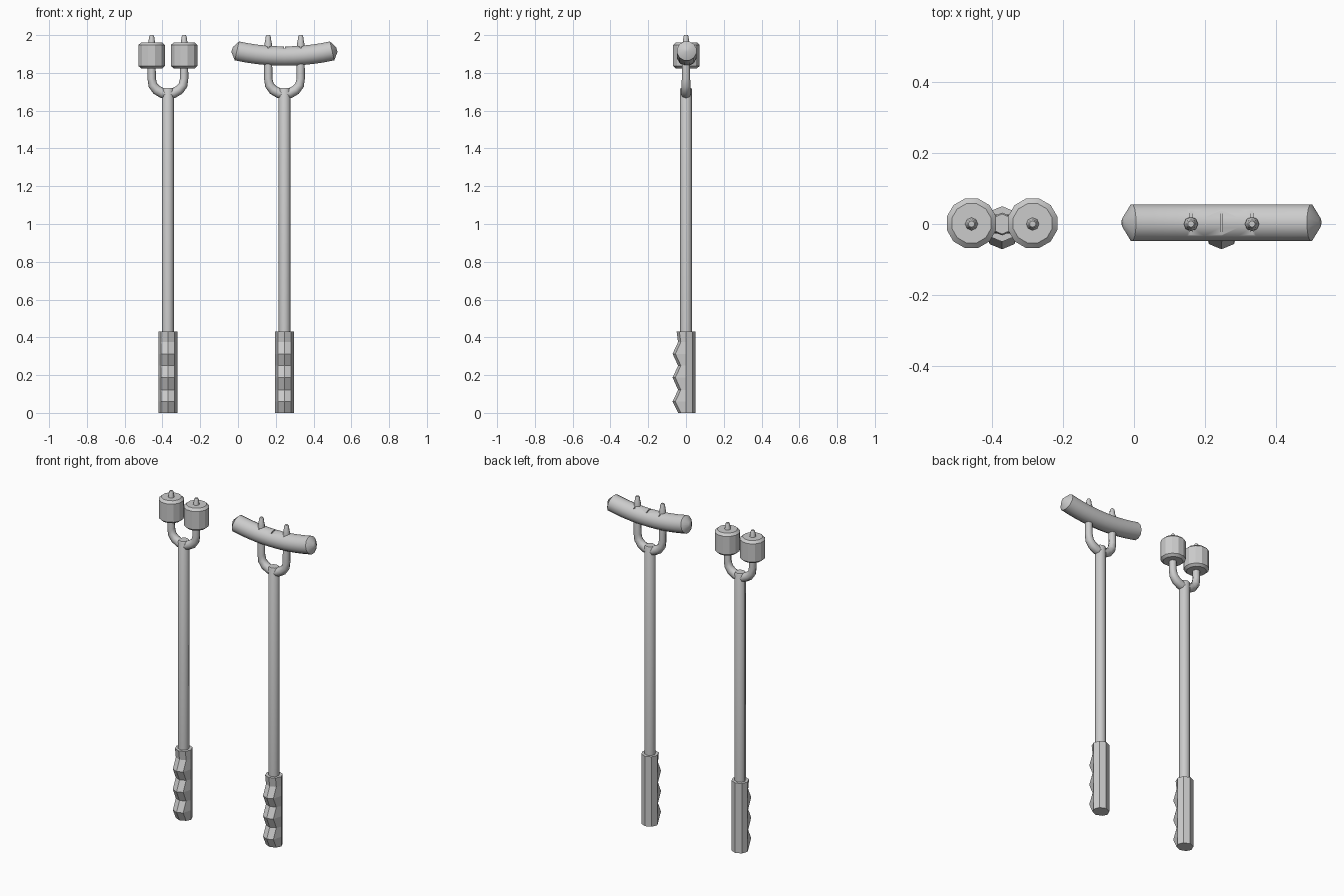
import bpy, bmesh, math
from mathutils import Vector

if "Cube" in bpy.data.objects:
    bpy.data.objects.remove(bpy.data.objects["Cube"])


def finish(name, bm, angle):
    bmesh.ops.recalc_face_normals(bm, faces=bm.faces)
    mesh = bpy.data.meshes.new(name)
    bm.to_mesh(mesh)
    bm.free()
    ob = bpy.data.objects.new(name, mesh)
    bpy.context.collection.objects.link(ob)
    if angle:
        smooth(ob, angle)
    return ob


def smooth(ob, angle):
    bpy.ops.object.select_all(action='DESELECT')
    ob.select_set(True)
    bpy.context.view_layer.objects.active = ob
    bpy.ops.object.shade_smooth_by_angle(angle=math.radians(angle))


def sweep(name, path, sides, cx=0, cy=0, angle=0, phase=0, shape=None):
    """Tube along (x, z, radius) points, bent in the xz plane."""
    bm = bmesh.new()
    rings = []
    for i, (x, z, r) in enumerate(path):
        a, b = path[max(i - 1, 0)], path[min(i + 1, len(path) - 1)]
        t = Vector((b[0] - a[0], 0, b[1] - a[1])).normalized()
        n = Vector((t.z, 0, -t.x))
        ring = []
        for k in range(sides):
            w = math.tau * k / sides + phase
            p = Vector((cx + x, cy, z)) + n * (r * math.cos(w)) + Vector((0, r * math.sin(w), 0))
            if shape:
                p.y += shape(i, p.y)
            ring.append(bm.verts.new(p))
        rings.append(ring)
    for lo, hi in zip(rings, rings[1:]):
        for k in range(sides):
            j = (k + 1) % sides
            bm.faces.new((lo[k], lo[j], hi[j], hi[k]))
    bm.faces.new(rings[0])
    bm.faces.new(rings[-1])
    return finish(name, bm, angle)


def mirrored(half):
    """Complete a path whose first point lies on the x = 0 line."""
    return [(-x, z, r) for x, z, r in reversed(half[1:])] + list(half)


def finger_grip(i, y):
    # push the front of the handle out at bumps and in at valleys
    if y > -0.02 or i == 7:
        return 0
    return -0.021 if i % 2 else 0.008


GRIP_Z = (0, 0.06, 0.122, 0.187, 0.25, 0.313, 0.375, 0.432)
PRONG_X = 0.086
PRONGS = mirrored([(0, 1.688, 0.027), (0.03, 1.693, 0.027), (0.06, 1.71, 0.026),
                   (0.08, 1.735, 0.024), (PRONG_X, 1.77, 0.022), (PRONG_X, 1.955, 0.02),
                   (PRONG_X, 1.965, 0.017), (PRONG_X, 1.993, 0.013), (PRONG_X, 2.0, 0.009)])


def roasting_fork(tag, cx):
    sweep("handle_" + tag, [(0, z, 0.05) for z in GRIP_Z], 8, cx, shape=finger_grip)
    sweep("pole_" + tag, [(0, 0.42, 0.032), (0, 1.712, 0.032), (0, 1.72, 0.028)], 8, cx, angle=50)
    sweep("prongs_" + tag, PRONGS, 8, cx, angle=50)


LEFT, RIGHT = -0.371, 0.246
roasting_fork("left", LEFT)
roasting_fork("right", RIGHT)

# two marshmallows on the left fork
for side in (-1, 1):
    sweep("marshmallow", [(0, 1.823, 0.057), (0, 1.836, 0.072), (0, 1.948, 0.072), (0, 1.962, 0.057)],
          12, LEFT + side * PRONG_X, 0.002, angle=29, phase=math.radians(15))

# curved sausage on the right fork
half = [(d, 1.889 + 0.43 * d * d, 0.053) for d in (0, 0.05, 0.1, 0.15, 0.2, 0.252)]
half.append((0.277, 1.924, 0.014))
sausage = sweep("sausage", mirrored(half), 12, RIGHT, 0.004, phase=math.radians(15))

# three shallow score cuts along its top
bm = bmesh.new()
for d in (-PRONG_X, 0, PRONG_X):
    box = bmesh.ops.create_cube(bm, size=1)["verts"]
    z = 1.889 + 0.43 * d * d + 0.04
    bmesh.ops.scale(bm, verts=box, vec=(0.006, 0.2, 0.06))
    bmesh.ops.translate(bm, verts=box, vec=(RIGHT + d, 0.004, z + 0.03))
cutter = finish("score_cutter", bm, 0)
mod = sausage.modifiers.new("score", 'BOOLEAN')
mod.operation, mod.object, mod.solver = 'DIFFERENCE', cutter, 'EXACT'
bpy.context.view_layer.objects.active = sausage
bpy.ops.object.modifier_apply(modifier="score")
bpy.data.objects.remove(cutter)
smooth(sausage, 40)
